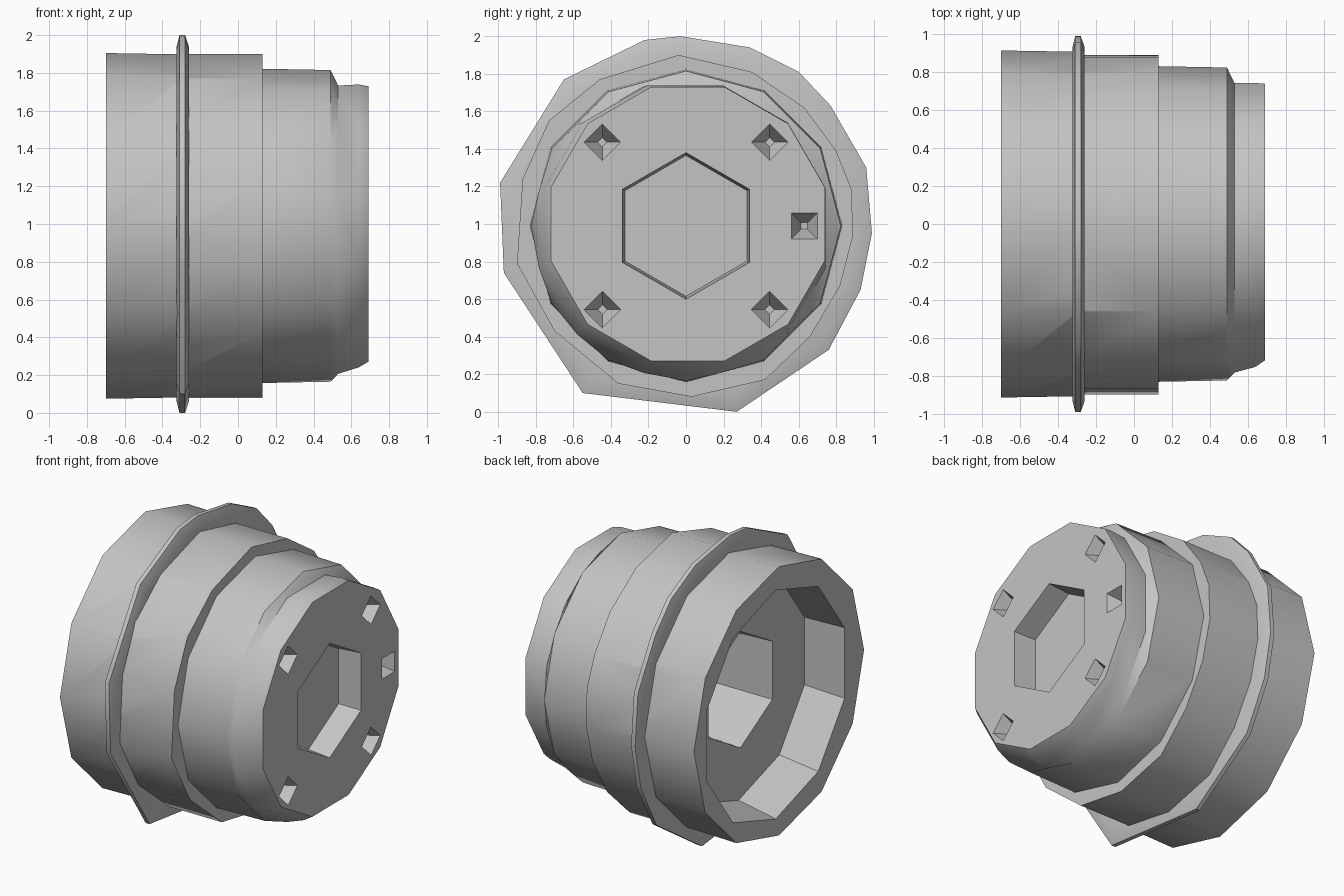
import bpy
import bmesh
from math import cos, sin, pi, radians

SIDES = 12
CENTRE_Z = 0.99

old = bpy.data.objects.get("Cube")
if old:
    bpy.data.objects.remove(old, do_unlink=True)

grey = bpy.data.materials.new("plain_grey")
grey.use_nodes = True
colour = (0.55, 0.55, 0.55, 1)
grey.diffuse_color = colour
grey.node_tree.nodes["Principled BSDF"].inputs["Base Color"].default_value = colour


def ring(x, radius, sides=SIDES, twist=0.0, y=0.0, z=CENTRE_Z):
    """Polygon around the x axis, with a corner at the top."""
    steps = [pi / 2 + radians(twist) + 2 * pi * i / sides for i in range(sides)]
    return [(x, y + radius * cos(a), z + radius * sin(a)) for a in steps]


def outline_ring(x, outline, scale=1.0):
    """Free outline of (y, z) points placed across the x axis."""
    return [(x, y * scale, 1 + (z - 1) * scale) for y, z in outline]


def loft(name, rings):
    """Closed solid skinned through a list of matching rings."""
    bm = bmesh.new()
    loops = [[bm.verts.new(p) for p in points] for points in rings]
    for a, b in zip(loops, loops[1:]):
        for i in range(len(a)):
            j = (i + 1) % len(a)
            bm.faces.new((a[i], a[j], b[j], b[i]))
    bm.faces.new(loops[0])
    bm.faces.new(loops[-1])
    bmesh.ops.recalc_face_normals(bm, faces=bm.faces)
    mesh = bpy.data.meshes.new(name)
    bm.to_mesh(mesh)
    bm.free()
    mesh.materials.append(grey)
    obj = bpy.data.objects.new(name, mesh)
    bpy.context.collection.objects.link(obj)
    return obj


def activate(obj):
    bpy.ops.object.select_all(action='DESELECT')
    obj.select_set(True)
    bpy.context.view_layer.objects.active = obj


def combine(target, other, operation='DIFFERENCE'):
    other.hide_render = True
    mod = target.modifiers.new("combine", 'BOOLEAN')
    mod.operation = operation
    mod.solver = 'EXACT'
    mod.object = other
    activate(target)
    bpy.ops.object.modifier_apply(modifier=mod.name)
    bpy.data.objects.remove(other, do_unlink=True)


# Rear rim, narrow front barrel and nose; the nose tapers low down and to the front
rings = [ring(x, r) for x, r in ((-0.70, 0.915), (-0.29, 0.908), (-0.29, 0.84), (0.49, 0.825))]
rings.append(ring(0.53, 0.79, twist=-15, y=-0.02, z=CENTRE_Z - 0.02))
rings.append(ring(0.64, 0.775, twist=-15, y=-0.005, z=CENTRE_Z))
rings.append(ring(0.69, 0.755, twist=-15, y=0.01, z=CENTRE_Z + 0.01))
body = loft("hub_body", rings)

# Middle band with an uneven outline
band_outline = [
    (-0.04, 1.9), (0.35, 1.81), (0.63, 1.62), (0.8, 1.39), (0.88, 1.19), (0.89, 0.94),
    (0.82, 0.67), (0.66, 0.4), (0.42, 0.17), (0.03, 0.08), (-0.36, 0.15), (-0.7, 0.43),
    (-0.9, 0.79), (-0.87, 1.24), (-0.73, 1.55), (-0.46, 1.77),
]
band = loft("middle_band", [outline_ring(x, band_outline) for x in (-0.295, 0.13)])
combine(body, band, 'UNION')

# Wide faceted recess in the open end
combine(body, loft("recess", [
    ring(-0.8, 0.79, 10, y=0.04, z=CENTRE_Z - 0.015),
    ring(-0.41, 0.745, 10, y=0.02),
]))

# Hexagonal centre pockets: shallow on the closed face, deep in the recess floor
combine(body, loft("centre_pocket", [ring(0.8, 0.4, 6), ring(0.53, 0.375, 6)]))
combine(body, loft("rear_pocket", [ring(-0.5, 0.4, 6), ring(0.35, 0.36, 6)]))

# Five tapered bolt pits around the closed face
for angle in (0, 45, 135, 225, 315):
    a = radians(angle)
    y, z = 0.63 * cos(a), CENTRE_Z + 0.63 * sin(a)
    pit = [ring(x, r, 4, angle + 45, y, z) for x, r in ((0.71, 0.11), (0.57, 0.025))]
    combine(body, loft("bolt_pit", pit))

# Thin uneven flange with a narrow rim
flange_outline = [
    (-0.22, 1.98), (-0.03, 2.0), (0.34, 1.94), (0.6, 1.81), (0.77, 1.63),
    (0.96, 1.3), (0.99, 0.95), (0.93, 0.65), (0.76, 0.33), (0.27, 0),
    (-0.55, 0.1), (-0.97, 0.74), (-0.99, 1.22), (-0.65, 1.77),
]
flange = loft("flange", [
    outline_ring(x, flange_outline, s)
    for x, s in ((-0.325, 0.94), (-0.31, 1), (-0.28, 1), (-0.26, 0.94))
])

# Open the flange so that it only wraps the barrel
combine(flange, loft("flange_bore", [ring(-0.5, 0.86), ring(0, 0.86)]))

for obj in (body, flange):
    activate(obj)
    bpy.ops.object.shade_smooth_by_angle(angle=radians(35))
